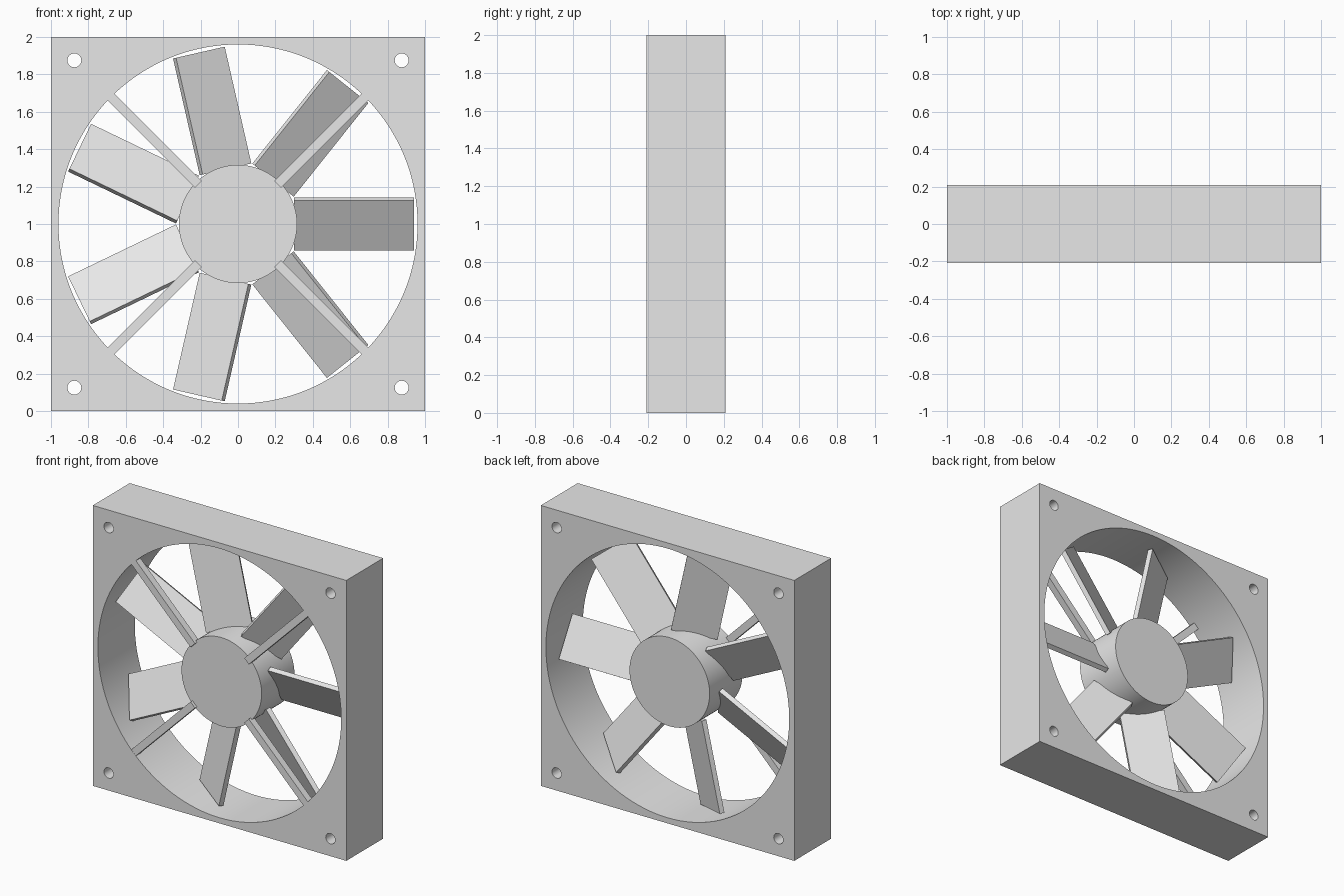
import bpy
import math
from mathutils import Matrix

old = bpy.data.objects.get("Cube")
if old:
    bpy.data.objects.remove(old, do_unlink=True)

CENTRE = Matrix.Translation((0, 0, 1))
DEPTH = 0.416
RING = 0.96

grey = bpy.data.materials.new("plain_grey")
grey.use_nodes = True
colour = (0.8, 0.8, 0.8, 1)
grey.diffuse_color = colour
grey.node_tree.nodes["Principled BSDF"].inputs["Base Color"].default_value = colour


def finish(name, matrix):
    """Name the active object, bake its placement and colour it."""
    ob = bpy.context.object
    ob.name = name
    ob.data.transform(matrix)
    ob.data.materials.append(grey)
    return ob


def box(name, size, matrix):
    bpy.ops.mesh.primitive_cube_add(size=1)
    return finish(name, matrix @ Matrix.Diagonal((*size, 1)))


def disc(name, radius, depth, x=0, z=0, sides=128):
    """Cylinder lying along y."""
    bpy.ops.mesh.primitive_cylinder_add(vertices=sides, radius=radius, depth=depth)
    turn = Matrix.Rotation(math.pi / 2, 4, "X")
    return finish(name, CENTRE @ Matrix.Translation((x, 0, z)) @ turn)


def spoke(angle):
    """Frame whose x axis points outward from the hub at the angle."""
    return CENTRE @ Matrix.Rotation(-angle, 4, "Y")


def smooth(ob):
    bpy.ops.object.select_all(action="DESELECT")
    ob.select_set(True)
    bpy.context.view_layer.objects.active = ob
    bpy.ops.object.shade_smooth_by_angle(angle=math.radians(30))


# Square housing with the round opening and four screw holes
housing = box("housing", (2, DEPTH, 2), CENTRE)
cutters = [disc("opening_cutter", RING, 1)]
for x in (-0.875, 0.875):
    for z in (-0.875, 0.875):
        cutters.append(disc("screw_hole_cutter", 0.037, 1, x, z, 32))
bpy.context.view_layer.objects.active = housing
for cutter in cutters:
    cutter.hide_render = True
    mod = housing.modifiers.new("cut", "BOOLEAN")
    mod.operation = "DIFFERENCE"
    mod.solver = "EXACT"
    mod.object = cutter
    bpy.ops.object.modifier_apply(modifier=mod.name)
for cutter in cutters:
    bpy.data.objects.remove(cutter, do_unlink=True)
smooth(housing)

# Central hub
smooth(disc("hub", 0.316, 0.37))

# Seven pitched blades
INNER, OUTER = 0.30, 0.94
for i in range(7):
    pitch = Matrix.Rotation(math.radians(30), 4, "X")
    place = Matrix.Translation(((INNER + OUTER) / 2, 0, 0))
    box(f"blade_{i + 1}", (OUTER - INNER, 0.033, 0.308),
        spoke(i * math.tau / 7) @ place @ pitch)

# Four diagonal struts at the front
BAR = 0.05
START, END = 0.30, RING + 0.003
for i in range(4):
    place = Matrix.Translation(((START + END) / 2, (BAR - DEPTH) / 2 + 0.001, 0))
    box(f"strut_{i + 1}", (END - START, BAR, BAR),
        spoke(math.pi / 4 + i * math.pi / 2) @ place)
